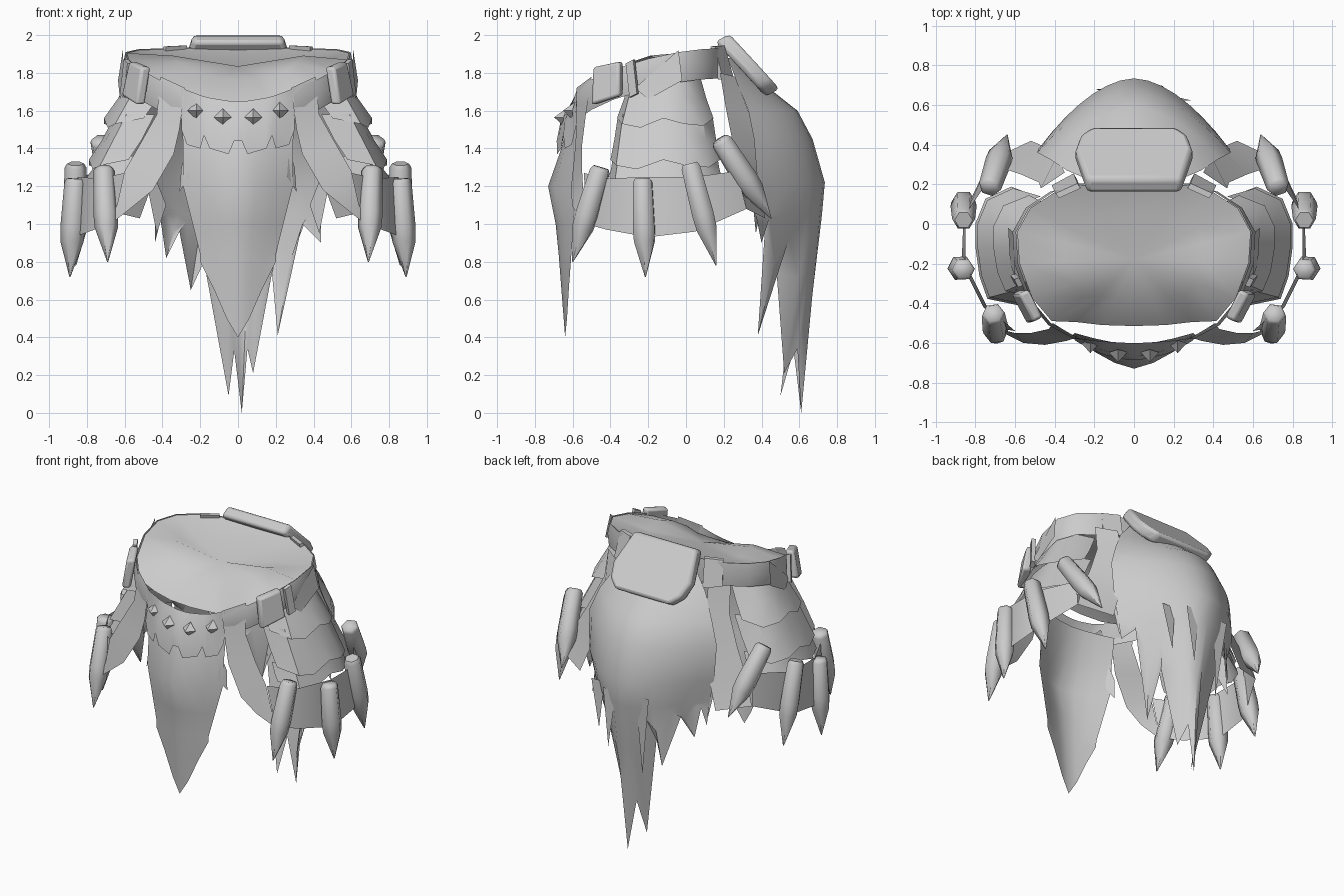
import bpy, bmesh, math
from mathutils import Vector

if "Cube" in bpy.data.objects:
    bpy.data.objects.remove(bpy.data.objects["Cube"])

grey = bpy.data.materials.new("light grey")
grey.diffuse_color = (0.6, 0.6, 0.6, 1)
grey.use_nodes = True
grey.node_tree.nodes["Principled BSDF"].inputs["Base Color"].default_value = grey.diffuse_color


def make(name, verts, faces, angle=40, bevel=0):
    bm = bmesh.new()
    vs = [bm.verts.new(v) for v in verts]
    for f in faces:
        bm.faces.new([vs[i] for i in f])
    bmesh.ops.recalc_face_normals(bm, faces=bm.faces)
    me = bpy.data.meshes.new(name)
    bm.to_mesh(me)
    bm.free()
    me.materials.append(grey)
    ob = bpy.data.objects.new(name, me)
    bpy.context.collection.objects.link(ob)
    if bevel:
        mod = ob.modifiers.new("bevel", 'BEVEL')
        mod.width, mod.segments = bevel, 2
    bpy.ops.object.select_all(action='DESELECT')
    ob.select_set(True)
    bpy.context.view_layer.objects.active = ob
    bpy.ops.object.shade_smooth_by_angle(angle=math.radians(angle))
    return ob


def sheet(name, rows, angle=40, closed=False):
    n = len(rows[0])
    faces = []
    for r in range(len(rows) - 1):
        for c in range(n if closed else n - 1):
            d = (c + 1) % n
            faces.append((r * n + c, r * n + d, r * n + n + d, r * n + n + c))
    if closed:
        faces += [tuple(range(n)), tuple(range((len(rows) - 1) * n, len(rows) * n))]
    return make(name, [p for r in rows for p in r], faces, angle)


def flip(pts, s):
    return [(p[0] * s, p[1], p[2]) for p in pts]


def lerp(table, z):
    for (z0, a), (z1, b) in zip(table, table[1:]):
        if z >= z1:
            return a + (b - a) * min(1, max(0, (z0 - z) / (z0 - z1)))
    return table[-1][1]


def tattered(name, power, width, centre, edge, tips, steps):
    """Cloth hanging from a curved top, its columns ending in torn tips (x, z, y)."""
    n, cols = len(tips), []
    for i, (tx, tz, ty) in enumerate(tips):
        u = -1 + 2 * i / (n - 1)
        k = abs(u) ** power
        col = [(u * lerp(width, z), lerp(centre, z) * (1 - k) + lerp(edge, z) * k, z) for z in steps]
        px, py, pz = col[-1]
        for t in (0.4, 1):
            col.append((px + (tx - px) * t, py + (ty - py) * t, pz + (tz - pz) * t))
        cols.append(col)
    sheet(name, list(zip(*cols)), 50)


def slab(name, outline, offset, bevel=0):
    n = len(outline)
    verts = [Vector(p) for p in outline] + [Vector(p) + Vector(offset) for p in outline]
    faces = [tuple(range(n)), tuple(range(n, 2 * n))]
    faces += [(i, (i + 1) % n, n + (i + 1) % n, n + i) for i in range(n)]
    return make(name, verts, faces, 35, bevel)


def rod(name, a, b, stations, sides=6):
    a, b = Vector(a), Vector(b)
    q = (b - a).to_track_quat('Z', 'Y')
    rows = [[a.lerp(b, t) + q @ Vector((r * math.cos(math.tau * i / sides),
             r * math.sin(math.tau * i / sides), 0)) for i in range(sides)] for t, r in stations]
    return sheet(name, rows, 62, True)


# back cape
tattered("back_cape", 1.8,
         [(1.88, .22), (1.75, .34), (1.6, .43), (1.42, .5), (1.2, .48), (1.05, .44)],
         [(1.88, .27), (1.7, .45), (1.6, .59), (1.45, .67), (1.22, .735), (1.05, .72)],
         [(1.88, .22), (1.6, .33), (1.4, .37), (1.2, .38), (1.05, .37)],
         [(-.44, .9, .4), (-.41, 1.02, .42), (-.38, .82, .45), (-.31, .96, .5), (-.25, .65, .62),
          (-.18, .8, .58), (-.05, .09, .5), (-.02, .33, .57), (.02, 0, .61), (.05, .34, .59),
          (.08, .21, .52), (.18, .74, .48), (.21, .41, .38), (.34, 1.0, .42), (.44, .9, .4)],
         [1.88, 1.75, 1.6, 1.45, 1.22, 1.05])
# loose torn strips on the cape
for x, tx, ty, tz in ((-.14, -.12, .65, .57), (.1, .1, .71, .73), (.24, .22, .64, .8)):
    y = .71 - 1.5 * x * x
    make("torn_strip", [(x - .05, y, 1.12), (x + .05, y, 1.12), (tx, ty, tz)], [(0, 1, 2)])

# front loincloth
tattered("front_loincloth", 1.5,
         [(1.6, .3), (1.4, .29), (1.2, .29), (1.0, .24), (.8, .19)],
         [(1.6, -.61), (1.4, -.66), (1.2, -.73), (1.0, -.69), (.8, -.67)],
         [(1.6, -.55), (1.2, -.58), (.8, -.61)],
         [(-.2, .8, -.61), (-.13, .66, -.62), (-.06, .5, -.63), (0, .4, -.64),
          (.06, .5, -.63), (.13, .66, -.62), (.2, .8, -.61)],
         [1.6, 1.4, 1.2, 1.0, .84])

# studded front plate with tabs along its lower edge
xs = [-.3, -.27, -.2, -.18, -.15, -.05, -.02, .02, .05, .15, .18, .2, .27, .3]
low = [1.5, 1.42, 1.4, 1.47, 1.4, 1.37, 1.44]
low = low + low[::-1]


def plate_y(x):
    return -.665 + 1.1 * x * x


sheet("front_plate", [[(x, -.6 + .3 * x * x, 1.65 + .8 * x * x) for x in xs],
                      [(x, plate_y(x), 1.54 + .5 * x * x) for x in xs],
                      [(x, plate_y(x) - .02, z) for x, z in zip(xs, low)]], 30)
# pyramid studs
for x, z in ((-.22, 1.6), (-.08, 1.565), (.08, 1.565), (.22, 1.6)):
    y, r = plate_y(x) + .01, .047
    make("diamond_stud", [(x - r, y, z), (x, y, z - r), (x + r, y, z), (x, y + .015, z + r), (x, y - .05, z)],
         [(0, 1, 4), (1, 2, 4), (2, 3, 4), (3, 0, 4), (0, 1, 2, 3)], 10)

# belt: open at the front, rising to the back
half = [(.29, -.57, 1.64), (.42, -.5, 1.69), (.52, -.38, 1.745), (.585, -.2, 1.8),
        (.595, -.04, 1.835), (.53, .08, 1.85), (.41, .16, 1.855), (.27, .2, 1.86)]
path = half + [(0, .21, 1.86)] + flip(half[::-1], -1)
belt = sheet("belt", [[(x, y, z + .075) for x, y, z in path],
                      [(x * 1.03, y * 1.02, z) for x, y, z in path],
                      [(x * 1.01, y, z - .085) for x, y, z in path]])

# domed cover inside the belt
lift = [0, .03, .06, .07, .07, .07, .07, .07]
rim = [(0, -.515, 1.645), (.16, -.51, 1.65), (.29, -.495, 1.67)]
rim += [(x * .99, y * .98, z + h) for (x, y, z), h in zip(half[1:], lift[1:])]
rim += [(0, .205, 1.925)] + flip(rim[:0:-1], -1)
n = len(rim)
mid = [(x * .6, -.18 + (y + .18) * .6, z * .55 + 1.84 * .45 + (.035 if y < -.1 else -.02)) for x, y, z in rim]
make("waist_cover", rim + mid + [(0, -.18, 1.835)],
     [(i, (i + 1) % n, n + (i + 1) % n, n + i) for i in range(n)] +
     [(n + i, n + (i + 1) % n, 2 * n) for i in range(n)], 60)

# thick padded plate at the back of the waist
slab("back_pad", [(-.24, .155, 1.965), (.24, .155, 1.965), (.295, .31, 1.80), (.27, .38, 1.72), (.21, .42, 1.675),
                  (-.21, .42, 1.675), (-.27, .38, 1.72), (-.295, .31, 1.80)], (0, .075, .04), .022)

claw = [(0, .045), (.04, .058), (.5, .066), (.64, .062), (1, .003)]
for s in (1, -1):
    # belt pouch, narrow loop, clasp and side fin
    slab("belt_pouch", flip([(.53, -.33, 1.86), (.46, -.47, 1.83), (.49, -.48, 1.63), (.57, -.33, 1.68)], s),
         (.05 * s, -.025, 0), .015)
    slab("belt_loop", flip([(.56, -.31, 1.85), (.58, -.27, 1.87), (.6, -.25, 1.69), (.58, -.29, 1.67)], s),
         (.025 * s, -.01, 0))
    slab("belt_clasp", flip([(.27, .18, 1.945), (.38, .13, 1.94), (.4, .17, 1.765), (.29, .23, 1.765)], s),
         (.015 * s, .025, 0))
    make("side_fin", flip([(.6, -.27, 1.72), (.61, -.04, 1.92), (.635, -.02, 1.76), (.625, -.2, 1.66)], s),
         [(0, 1, 2), (0, 2, 3)])
    # overlapping hip plates
    ys = [-.4, -.37, -.26, -.12, .0, .12, .18]
    bow = [-.2, -.05, -.01, .01, .01, -.04, -.17]
    jag = [.03, .0, -.02, .03, .0, -.01, .03]
    for z0, z1, x0, x1, k0, k1 in ((1.8, 1.53, .55, .7, .62, .88), (1.58, 1.31, .64, .78, .86, 1),
                                   (1.36, 1.22, .73, .79, .95, 1.03)):
        sheet("hip_plate", [flip([(x + b, -.11 + (y + .11) * k, z + j * m) for y, b, j in zip(ys, bow, jag)], s)
                            for x, z, k, m in ((x0, z0, k0, 0), ((x0 + x1) / 2, (z0 + z1) / 2, (k0 + k1) / 2, 0),
                                               (x1, z1, k1, 1))])
    # hanging cloth skirt with its two straps
    sheet("side_skirt", [flip(r, s) for r in (
        [(.6, -.54, 1.27), (.74, -.42, 1.24), (.85, -.2, 1.25), (.85, .05, 1.25), (.7, .27, 1.28)],
        [(.66, -.53, 1.0), (.76, -.42, .97), (.87, -.2, .93), (.86, .05, .96), (.73, .32, 1.08)])])
    sheet("front_strap", [flip(r, s) for r in (
        [(.41, -.5, 1.78), (.28, -.58, 1.72)], [(.43, -.53, 1.58), (.31, -.58, 1.5)],
        [(.52, -.55, 1.42), (.34, -.59, 1.37)], [(.6, -.55, 1.28), (.45, -.61, 1.18)],
        [(.64, -.54, 1.1), (.56, -.6, 1.09)], [(.68, -.53, 1.03), (.66, -.55, 1.01)])])
    sheet("back_strap", [flip(r, s) for r in (
        [(.47, .18, 1.8), (.35, .26, 1.78)], [(.48, .21, 1.62), (.39, .34, 1.57)],
        [(.57, .25, 1.42), (.44, .38, 1.38)], [(.66, .28, 1.25), (.45, .39, 1.22)],
        [(.73, .32, 1.08), (.52, .42, 1.03)])])
    # torn cloth spikes beside the loincloth and cape
    for p in ([(.27, -.57, 1.4), (.3, -.55, 1.3), (.31, -.56, 1.17), (.26, -.6, 1.25)],
              [(.46, .36, 1.3), (.49, .34, 1.25), (.43, .37, .95), (.38, .4, 1.1)]):
        make("cloth_spike", flip(p, s), [(0, 1, 2, 3)])
    # pointed claws hanging round the skirt
    for a, b in (((.71, -.45, 1.3), (.69, -.6, .8)), ((.86, -.23, 1.24), (.89, -.215, .72)),
                 ((.86, .02, 1.32), (.86, .16, .78)), ((.73, .18, 1.45), (.64, .45, 1.03))):
        rod("hanging_claw", *flip([a, b], s), claw)
